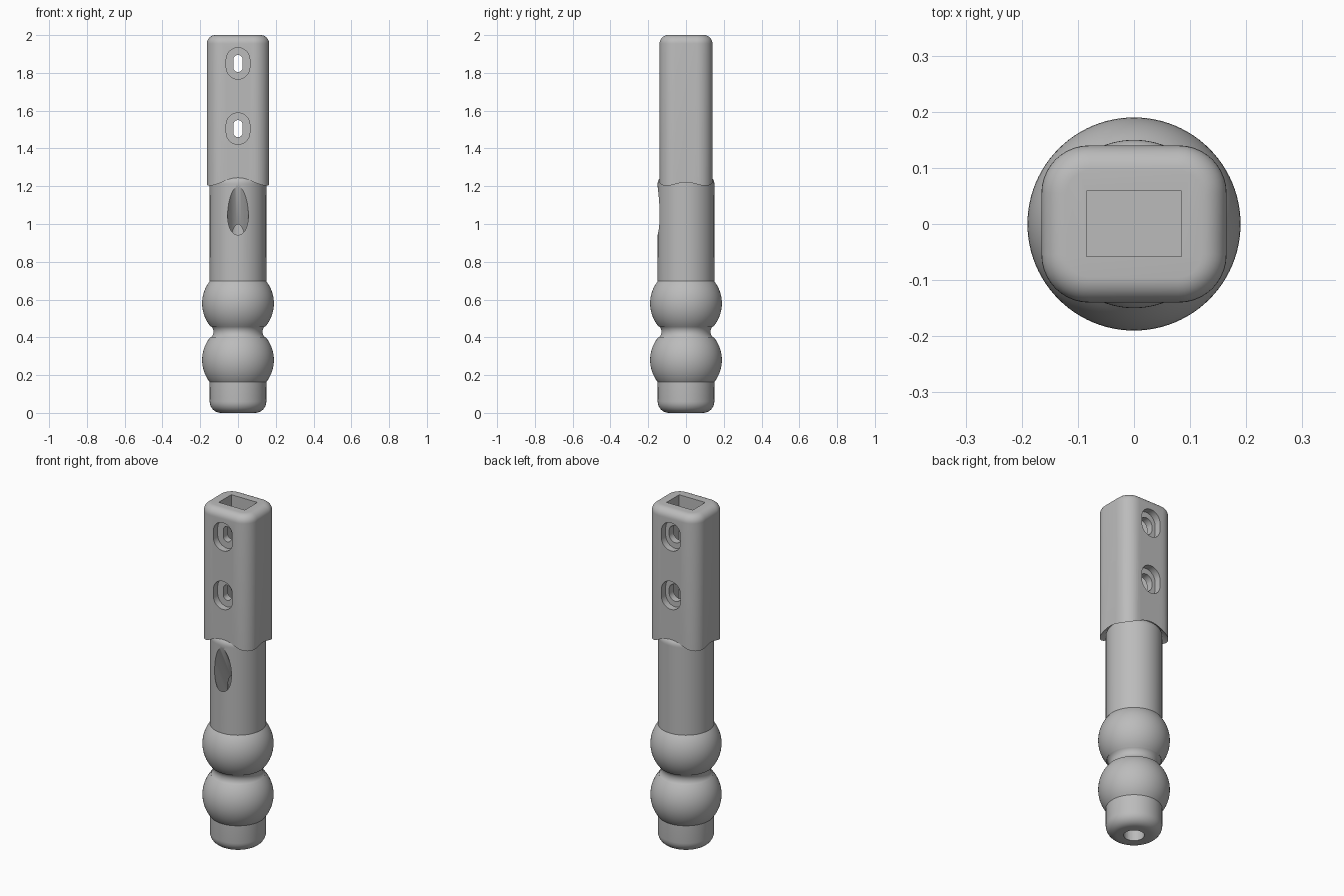
import bpy, bmesh, math
from mathutils import Matrix, Vector

cube = bpy.data.objects.get("Cube")
if cube:
    bpy.data.objects.remove(cube, do_unlink=True)

grey = bpy.data.materials.new("plain grey")
grey.use_nodes = True
grey.diffuse_color = (0.5, 0.5, 0.5, 1)
grey.node_tree.nodes["Principled BSDF"].inputs["Base Color"].default_value = (0.5, 0.5, 0.5, 1)


def finish(name, bm):
    bmesh.ops.recalc_face_normals(bm, faces=bm.faces)
    mesh = bpy.data.meshes.new(name)
    bm.to_mesh(mesh)
    bm.free()
    mesh.materials.append(grey)
    obj = bpy.data.objects.new(name, mesh)
    bpy.context.collection.objects.link(obj)
    return obj


def arc(cr, cz, radius, start, end, steps):
    """Profile points along an arc, angles in degrees from the +r axis."""
    angles = [math.radians(start + (end - start) * i / steps) for i in range(steps + 1)]
    return [(cr + radius * math.cos(a), cz + radius * math.sin(a)) for a in angles]


def lathe(name, profile, sides=96):
    """Revolve an (r, z) profile that starts and ends on the axis."""
    bm = bmesh.new()
    verts = [bm.verts.new((r, 0, z)) for r, z in profile]
    edges = [bm.edges.new(pair) for pair in zip(verts, verts[1:])]
    bmesh.ops.spin(bm, geom=verts + edges, cent=(0, 0, 0), axis=(0, 0, 1),
                   angle=math.tau, steps=sides)
    bmesh.ops.remove_doubles(bm, verts=bm.verts, dist=1e-5)
    return finish(name, bm)


def rounded_outline(half_w, half_h, radius, steps=10):
    points = []
    for k, (sx, sy) in enumerate([(1, 1), (-1, 1), (-1, -1), (1, -1)]):
        for i in range(steps + 1):
            a = math.radians(90 * (k + i / steps))
            points.append((sx * (half_w - radius) + radius * math.cos(a),
                           sy * (half_h - radius) + radius * math.sin(a)))
    return points


def prism(name, outline, low, high, top_round=0.0, matrix=Matrix()):
    """Extrude an outline along z, optionally round its top edge."""
    bm = bmesh.new()
    base = bm.faces.new([bm.verts.new((x, y, low)) for x, y in outline])
    bmesh.ops.remove_doubles(bm, verts=bm.verts, dist=1e-5)
    out = bmesh.ops.extrude_face_region(bm, geom=list(bm.faces), use_keep_orig=True)
    moved = [g for g in out["geom"] if isinstance(g, bmesh.types.BMVert)]
    bmesh.ops.translate(bm, verts=moved, vec=(0, 0, high - low))
    if top_round:
        rim = [e for e in bm.edges if all(v.co.z > high - 1e-4 for v in e.verts)]
        bmesh.ops.bevel(bm, geom=rim, offset=top_round, segments=8, profile=0.5, affect="EDGES")
    bmesh.ops.transform(bm, matrix=matrix, verts=bm.verts)
    return finish(name, bm)


def cut(target, cutter):
    mod = target.modifiers.new("cut", "BOOLEAN")
    mod.operation, mod.solver, mod.object = "DIFFERENCE", "EXACT", cutter
    bpy.context.view_layer.objects.active = target
    bpy.ops.object.modifier_apply(modifier=mod.name)
    bpy.data.objects.remove(cutter, do_unlink=True)


# Turned handle: rounded foot, two bulbs joined by a soft neck, straight shaft
profile = [(0, 0)] + arc(0.09, 0.06, 0.06, -90, 0, 8)
profile += arc(0, 0.28, 0.19, -38, 40, 20)
profile += arc(0.171, 0.43, 0.041, 228, 132, 10)
profile += arc(0, 0.58, 0.19, -40, 38, 20)
profile += [(0.15, 1.21)] + arc(0.11, 1.215, 0.04, 0, 90, 8) + [(0, 1.255)]
handle = lathe("handle", profile)

# Central bore from the foot, and the sloping channel that opens at the front
bore = rounded_outline(0.055, 0.055, 0.055)
cut(handle, prism("bore_cutter", bore, -0.1, 1.05))
slope = Vector((0, -0.43, 0.9)).to_track_quat("Z", "Y").to_matrix().to_4x4()
cut(handle, prism("channel_cutter", bore, -0.3, 0.3,
                  matrix=Matrix.Translation((0, -0.15, 1.07)) @ slope))

# Rounded socket block with a conical undercut around the shaft
socket = prism("socket_block", rounded_outline(0.165, 0.14, 0.085), 1.19, 2.0, top_round=0.045)
cut(socket, lathe("undercut_cutter", [(0, 1.1), (0.25, 1.1), (0.25, 1.135), (0.12, 1.265), (0, 1.265)]))

# Rectangular pocket in the top
pocket = [(-0.085, -0.058), (0.085, -0.058), (0.085, 0.059), (-0.085, 0.059)]
cut(socket, prism("pocket_cutter", pocket, 1.35, 2.1))

# Slotted cross holes with recesses on the front and back
for z in (1.505, 1.85):
    place = Matrix.Translation((0, 0, z)) @ Matrix.Rotation(math.radians(90), 4, "X")
    for half_w, half_h, low, high in [(0.025, 0.045, 0, 0.2), (0.04, 0.05, -0.2, 0),
                                      (0.0625, 0.083, 0.1, 0.2), (0.0625, 0.083, -0.2, -0.1)]:
        cut(socket, prism("slot_cutter", rounded_outline(half_w, half_h, half_w), low, high, matrix=place))

# Smooth the curved faces and keep the edges sharp
for obj in (handle, socket):
    bpy.ops.object.select_all(action="DESELECT")
    obj.select_set(True)
    bpy.context.view_layer.objects.active = obj
    bpy.ops.object.shade_smooth_by_angle(angle=math.radians(30))
